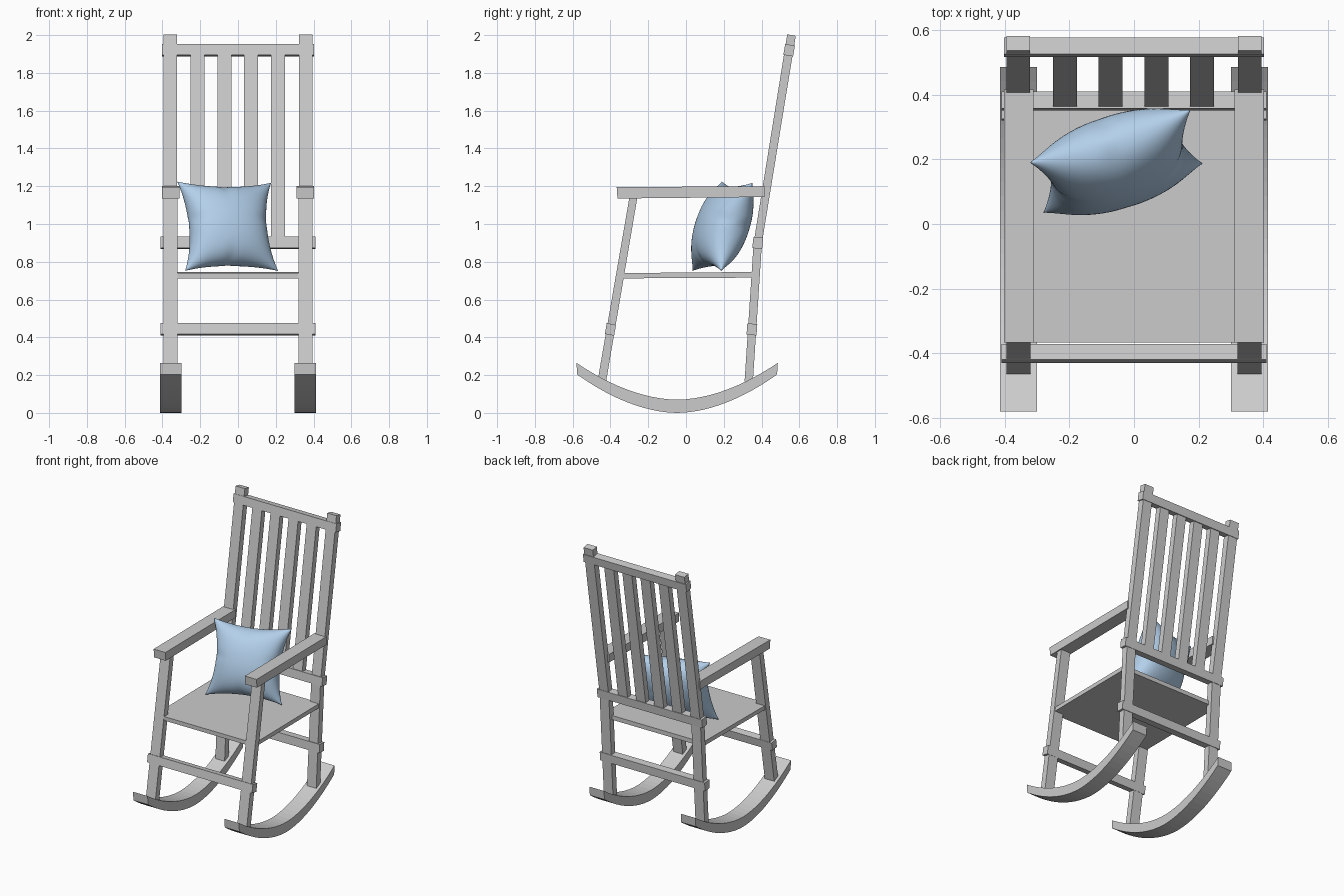
import bpy
import math
from mathutils import Vector

if "Cube" in bpy.data.objects:
    bpy.data.objects.remove(bpy.data.objects["Cube"])


def make(name, verts, faces):
    mesh = bpy.data.meshes.new(name)
    mesh.from_pydata(verts, [], faces)
    mesh.update()
    ob = bpy.data.objects.new(name, mesh)
    bpy.context.collection.objects.link(ob)
    return ob


def strip(name, a, b, x0, x1):
    """Solid bar: two matching side-view (y, z) edges a and b, spanning x0..x1."""
    verts, faces = [], []
    for p, q in zip(a, b):
        verts += [(x0, *p), (x1, *p), (x1, *q), (x0, *q)]
    for i in range(len(a) - 1):
        k = 4 * i
        for j in range(4):
            n = (j + 1) % 4
            faces.append((k + j, k + n, k + 4 + n, k + 4 + j))
    e = len(verts) - 4
    faces += [(3, 2, 1, 0), (e, e + 1, e + 2, e + 3)]
    ob = make(name, verts, faces)
    # consistent outward normals
    import bmesh
    bm = bmesh.new()
    bm.from_mesh(ob.data)
    bmesh.ops.recalc_face_normals(bm, faces=bm.faces)
    bm.to_mesh(ob.data)
    bm.free()
    return ob


def pair(name, a, b, x0, x1):
    """The same bar on both sides of the chair."""
    strip(name + "_right", a, b, x0, x1)
    strip(name + "_left", a, b, -x1, -x0)


def rail(name, y, z, lean, w, h, half):
    """Cross rail with a rectangular section leaning with the legs."""
    c, s = math.cos(lean), math.sin(lean)
    pt = lambda u, v: (y + u * c + v * s, z - u * s + v * c)
    w, h = w / 2, h / 2
    strip(name, [pt(-w, -h), pt(-w, h)], [pt(w, -h), pt(w, h)], -half, half)


# Curved rockers
lower, upper = [], []
for i in range(25):
    t = -1 + i / 12
    curve = abs(t) ** 1.85
    y = -0.047 + 0.533 * t
    lower.append((y - 0.004 * t, 0.203 * curve))
    upper.append((y, 0.07 + 0.195 * curve))
pair("rocker", lower, upper, 0.30, 0.414)

# Legs and bent back posts
pair("front_leg", [(-0.467, 0.175), (-0.298, 1.15)],
     [(-0.424, 0.16), (-0.256, 1.15)], 0.32, 0.394)
pair("back_post", [(0.31, 0.165), (0.358, 0.9), (0.536, 2.004)],
     [(0.354, 0.165), (0.402, 0.9), (0.581, 1.996)], 0.322, 0.394)

# Arm rests and seat
pair("arm_rest", [(-0.363, 1.135), (0.415, 1.143)],
     [(-0.367, 1.195), (0.416, 1.2)], 0.31, 0.402)
strip("seat", [(-0.367, 0.712), (0.365, 0.716)],
      [(-0.367, 0.74), (0.365, 0.746)], -0.387, 0.387)

# Cross rails
rail("front_stretcher", -0.4, 0.442, math.radians(9.9), 0.05, 0.058, 0.41)
rail("back_stretcher", 0.349, 0.442, math.radians(3.8), 0.053, 0.06, 0.41)
rail("lower_back_rail", 0.38, 0.9, math.radians(6), 0.052, 0.06, 0.41)
rail("top_back_rail", 0.546, 1.92, math.radians(9.2), 0.052, 0.058, 0.402)

# Back slats
for i in range(4):
    x = -0.214 + 0.1415 * i
    strip(f"back_slat_{i + 1}", [(0.36, 0.91), (0.521, 1.91)],
          [(0.402, 0.91), (0.563, 1.91)], x - 0.037, x + 0.037)

# Pillow: two bulging sheets between four corners, with pinched edges
bl, br = Vector((-0.28, 0.035, 0.752)), Vector((0.212, 0.187, 0.752))
tl, tr = Vector((-0.322, 0.19, 1.225)), Vector((0.175, 0.353, 1.218))
normal = (br - bl).cross(tl - bl).normalized()
N = 40


def pillow_point(i, j, side):
    u, v = math.sin(math.pi * (i / N - 0.5)), math.sin(math.pi * (j / N - 0.5))
    fu, fv = max(0, 1 - u * u), max(0, 1 - v * v)
    puff = 0.128 * (fu * fv) ** 0.52
    # creases running in from the middle of each edge
    crease = (math.exp(-((v - 0.1) / 0.1) ** 2) * abs(u) ** 5
              + math.exp(-((u + 0.05) / 0.1) ** 2) * abs(v) ** 5)
    puff *= 1 - 0.3 * crease
    pu = u * (1 - 0.19 * fv * u * u)
    pv = v * (1 - 0.13 * fu * v * v)
    s, t = (pu + 1) / 2, (pv + 1) / 2
    return bl.lerp(br, s).lerp(tl.lerp(tr, s), t) + normal * puff * side


verts, faces, index = [], [], {}
for side in (1, -1):
    for i in range(N + 1):
        for j in range(N + 1):
            seam = i in (0, N) or j in (0, N)
            key = (i, j, 0 if seam else side)
            if key not in index:
                index[key] = len(verts)
                verts.append(pillow_point(i, j, side))
    get = lambda i, j: index[(i, j, 0 if i in (0, N) or j in (0, N) else side)]
    for i in range(N):
        for j in range(N):
            f = (get(i, j), get(i + 1, j), get(i + 1, j + 1), get(i, j + 1))
            faces.append(f if side == 1 else f[::-1])
pillow = make("pillow", verts, faces)
pillow.data.polygons.foreach_set("use_smooth", [True] * len(faces))
blue = bpy.data.materials.new("pillow_blue")
blue.diffuse_color = (0.45, 0.63, 0.83, 1)
blue.use_nodes = True
blue.node_tree.nodes["Principled BSDF"].inputs["Base Color"].default_value = blue.diffuse_color
pillow.data.materials.append(blue)
